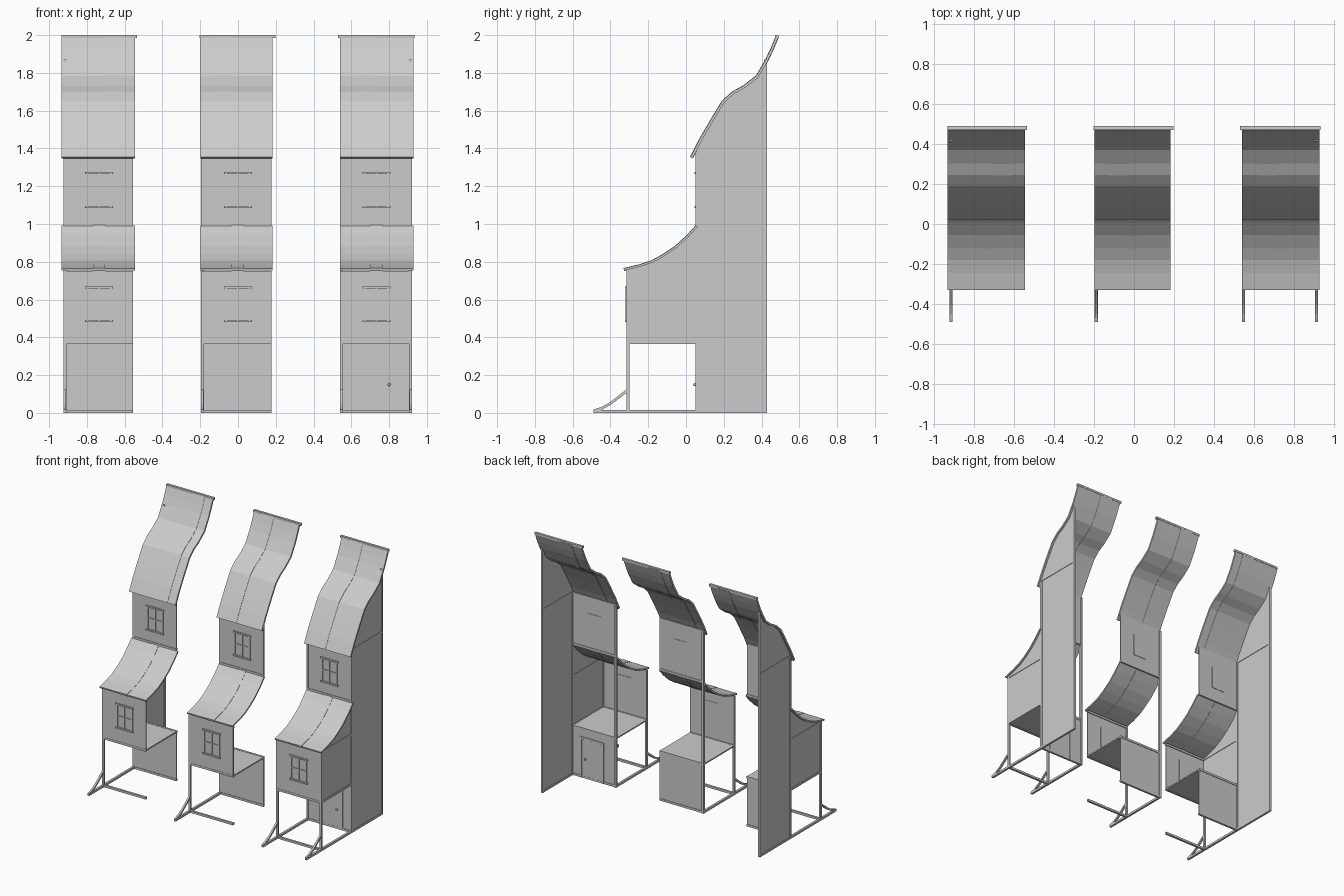
import bpy
import bmesh
from mathutils import Vector

cube = bpy.data.objects.get("Cube")
if cube:
    bpy.data.objects.remove(cube)

grey = bpy.data.materials.new("plain grey")
grey.use_nodes = True
grey.diffuse_color = (0.6, 0.6, 0.6, 1)
grey.node_tree.nodes["Principled BSDF"].inputs["Base Color"].default_value = (0.6, 0.6, 0.6, 1)

T = 0.016                      # timber thickness
FRONT, MID, BACK = -0.315, 0.055, 0.43
FLOOR, EAVE, SILL, HEAD = 0.38, 0.75, 0.99, 1.39

UPPER = [(0.025, 1.353), (0.07, 1.443), (0.135, 1.555), (0.193, 1.65), (0.246, 1.698),
         (0.304, 1.73), (0.373, 1.783), (0.425, 1.873), (0.452, 1.93), (0.479, 1.995)]
LOWER = [(-0.33, 0.763), (-0.246, 0.783), (-0.18, 0.805), (-0.12, 0.838),
         (-0.055, 0.882), (0.008, 0.94), (0.055, 0.992)]
BRACE = [(-0.49, 0.018), (-0.45, 0.03), (-0.405, 0.055), (-0.365, 0.085), (-0.315, 0.125)]


def finish(bm, name):
    bmesh.ops.recalc_face_normals(bm, faces=bm.faces)
    mesh = bpy.data.meshes.new(name)
    bm.to_mesh(mesh)
    bm.free()
    mesh.materials.append(grey)
    obj = bpy.data.objects.new(name, mesh)
    bpy.context.collection.objects.link(obj)
    return obj


def extrude(name, profile, x0, x1):
    """Extrude a (y, z) outline along x."""
    bm = bmesh.new()
    face = bm.faces.new([bm.verts.new((x0, y, z)) for y, z in profile])
    geom = bmesh.ops.extrude_face_region(bm, geom=[face])["geom"]
    moved = [v for v in geom if isinstance(v, bmesh.types.BMVert)]
    bmesh.ops.translate(bm, vec=(x1 - x0, 0, 0), verts=moved)
    return finish(bm, name)


def box(name, x, y, z):
    return extrude(name, [(y[0], z[0]), (y[1], z[0]), (y[1], z[1]), (y[0], z[1])], *x)


def offset(path, d):
    """Shift a (y, z) path sideways, upward for positive d."""
    out = []
    for i, p in enumerate(path):
        a, b = Vector(path[max(i - 1, 0)]), Vector(path[min(i + 1, len(path) - 1)])
        t = (b - a).normalized()
        out.append((p[0] - t.y * d, p[1] + t.x * d))
    return out


def sheet(name, path, x0, x1, low, high):
    return extrude(name, offset(path, low) + offset(path, high)[::-1], x0, x1)


def window(name, cx, wall_y, z0):
    w, h, b = 0.068, 0.19, 0.011
    y = (wall_y - 0.006, wall_y + 0.001)
    for side in (-1, 1):
        edge = cx + side * (w - b / 2)
        box(name + "_jamb", (edge - b / 2, edge + b / 2), y, (z0, z0 + h))
    box(name + "_mullion", (cx - 0.004, cx + 0.004), y, (z0, z0 + h))
    box(name + "_crossbar", (cx - w, cx + w), y, (z0 + h / 2 - 0.004, z0 + h / 2 + 0.004))
    for z in (z0, z0 + h - b):
        box(name + "_ledge", (cx - w - 0.006, cx + w + 0.006),
            (wall_y - 0.01, wall_y + 0.001), (z, z + b))
    box(name + "_back_panel", (cx - w + b, cx + w - b),
        (wall_y + 0.008, wall_y + 0.011), (z0 + b, z0 + h - b))


def post_frame(name, x):
    """Side frame: front leg, tall rear post, ground runner and curved foot."""
    xs = (x, x + T)
    box(name + "_front_leg", xs, (FRONT, FRONT + T), (0, EAVE))
    box(name + "_tall_post", xs, (MID - 0.004, MID + T), (0, HEAD - 0.01))
    box(name + "_ground_runner", xs, (-0.49, MID), (0, T))
    sheet(name + "_foot_brace", BRACE, x + 0.001, x + T - 0.001, -0.014, 0)


def side_walls(name, x):
    """Closed end wall with gables and timber trim."""
    panel = (x + 0.004, x + T - 0.004)
    xs = (x, x + T)
    gable = [p for p in UPPER if MID < p[0] < BACK]
    extrude(name + "_tall_wall", [(BACK, 0), (MID, 0), (MID, 1.4)] + gable + [(BACK, 1.87)], *panel)
    extrude(name + "_room_wall", [(MID, FLOOR), (FRONT, FLOOR), (FRONT, 0.76)] + LOWER[1:], *panel)
    box(name + "_back_post", xs, (BACK - T, BACK), (0, 1.87))
    for z in (0, HEAD - T / 2):
        box(name + "_wall_rail", xs, (MID, BACK), (z, z + T))
    for z in (FLOOR - T, EAVE - T / 2):
        box(name + "_room_rail", xs, (FRONT, MID), (z, z + T))


def house(name, x0, x1, roof, lap, cap_x, win_x):
    xs = (x0, x1)
    # Front walls and floor
    box(name + "_ground_wall", xs, (MID, MID + 0.008), (0, FLOOR))
    box(name + "_room_front", xs, (FRONT + 0.002, FRONT + 0.01), (FLOOR, EAVE))
    box(name + "_upper_front", xs, (MID, MID + 0.008), (SILL, HEAD))
    box(name + "_floor", xs, (FRONT + 0.004, MID + 0.008), (FLOOR - 0.012, FLOOR - 0.002))
    # Horizontal timbers
    for y, z in ((FRONT, 0), (MID - 0.004, 0), (FRONT, FLOOR - T), (MID - 0.004, FLOOR - T),
                 (FRONT, EAVE - T), (MID - 0.004, SILL)):
        box(name + "_beam", xs, (y, y + T), (z, z + T))
    # Roofs, with a raised lap where the panels meet
    sheet(name + "_upper_roof", UPPER, *roof, -0.012, 0.002)
    sheet(name + "_lower_roof", LOWER, *roof, -0.01, 0.002)
    sheet(name + "_upper_roof_lap", UPPER, lap + 0.0, lap + 0.10, -0.014, 0.004)
    sheet(name + "_lower_roof_lap", LOWER, win_x + 0.002, win_x + 0.066, -0.012, 0.004)
    box(name + "_roof_cap", cap_x, (0.472, 0.49), (1.984, 2.0))
    # Windows
    window(name + "_lower_window", win_x + 0.035, FRONT + 0.002, 0.48)
    window(name + "_upper_window", win_x + 0.035, MID, 1.085)


# name, wall ends, roof ends, upper lap, cap ends, window offset
house("right_house", -0.923, -0.556, (-0.935, -0.545), -0.71, (-0.935, -0.535), -0.77)
house("middle_house", -0.196, 0.178, (-0.198, 0.183), -0.13, (-0.203, 0.198), -0.036)
house("left_house", 0.54, 0.922, (0.54, 0.93), 0.62, (0.53, 0.935), 0.698)

for side, x in (("right_house", -0.925), ("middle_house", -0.197),
                ("left_house_inner", 0.54), ("left_house_outer", 0.906)):
    post_frame(side, x)
side_walls("right_house", -0.925)
side_walls("left_house", 0.906)

# Door with frame and knobs in the left house
door_x = (0.645, 0.845)
for x in (door_x[0], door_x[1] - 0.014):
    box("door_jamb", (x, x + 0.014), (MID - 0.006, MID + 0.014), (0, 0.31))
box("door_head", door_x, (MID - 0.006, MID + 0.014), (0.296, 0.31))
box("door_panel", (0.662, 0.828), (MID - 0.003, MID + 0.011), (0.004, 0.294))
for y in (MID - 0.009, MID + 0.017):
    bm = bmesh.new()
    bmesh.ops.create_uvsphere(bm, u_segments=12, v_segments=8, radius=0.008)
    bmesh.ops.translate(bm, vec=(0.80, y, 0.15), verts=bm.verts)
    finish(bm, "door_knob")
